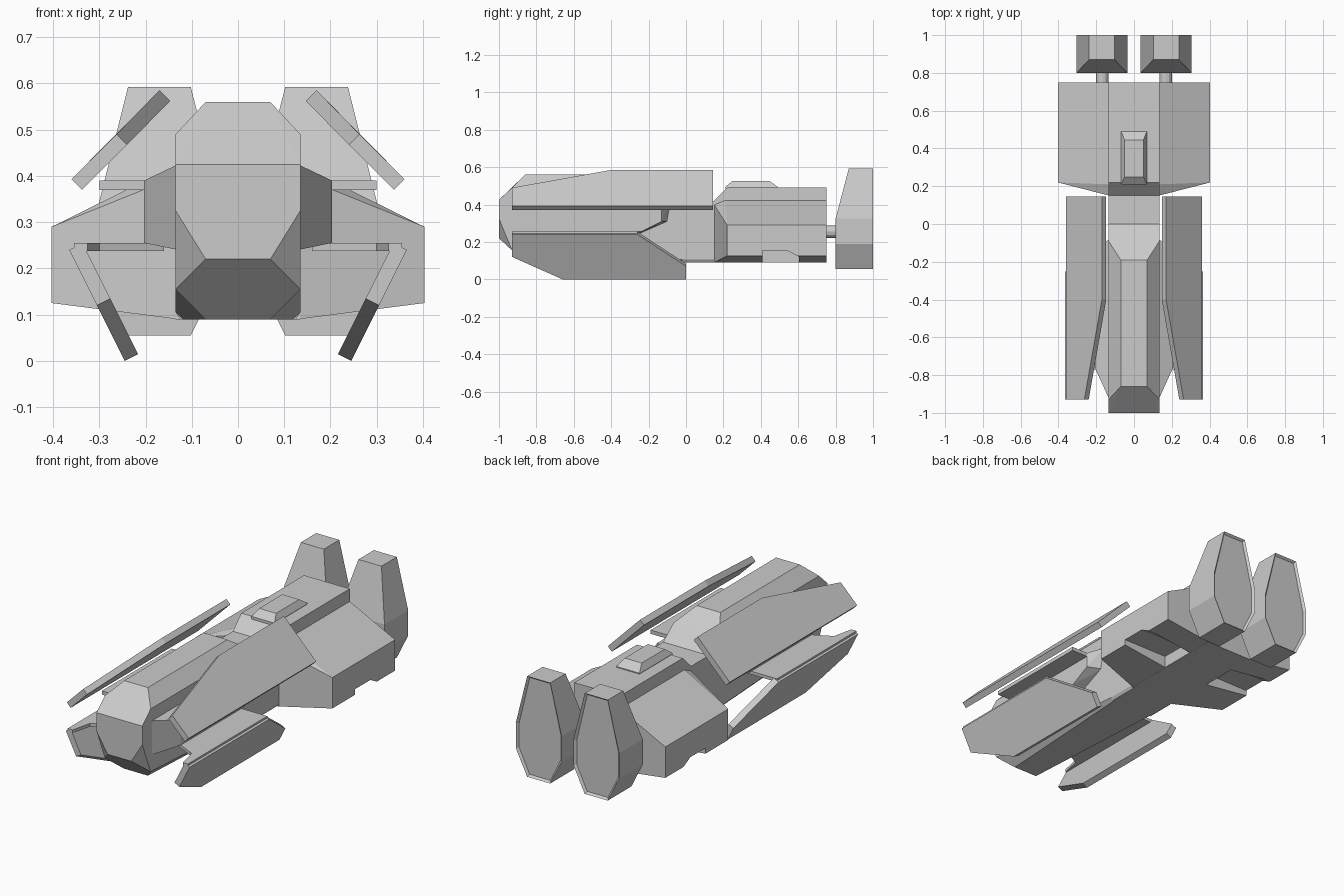
import bpy, bmesh
from mathutils import Vector

if "Cube" in bpy.data.objects:
    bpy.data.objects.remove(bpy.data.objects["Cube"])


def finish(name, bm):
    bmesh.ops.recalc_face_normals(bm, faces=bm.faces)
    me = bpy.data.meshes.new(name)
    bm.to_mesh(me)
    bm.free()
    ob = bpy.data.objects.new(name, me)
    bpy.context.collection.objects.link(ob)
    return ob


def hull(name, pts, both=False):
    """Convex part; both=True adds each point's mirror image across x."""
    bm = bmesh.new()
    for x, y, z in pts:
        bm.verts.new((x, y, z))
        if both:
            bm.verts.new((-x, y, z))
    res = bmesh.ops.convex_hull(bm, input=bm.verts)
    junk = [v for v in bm.verts if not v.link_faces]
    bmesh.ops.delete(bm, geom=junk, context='VERTS')
    bmesh.ops.dissolve_limit(bm, angle_limit=0.02, verts=bm.verts, edges=bm.edges)
    return finish(name, bm)


def slab(name, outline, offset):
    """Flat outline thickened along an offset vector."""
    bm = bmesh.new()
    f = bm.faces.new([bm.verts.new(p) for p in outline])
    new = bmesh.ops.extrude_face_region(bm, geom=[f], use_keep_orig=True)['geom']
    bmesh.ops.translate(bm, vec=offset,
                        verts=[v for v in new if isinstance(v, bmesh.types.BMVert)])
    return finish(name, bm)


def mirror(ob):
    m = ob.modifiers.new("mirror", 'MIRROR')
    m.use_axis = (True, False, False)
    return ob


# Forward hull with chamfered nose
hull("forward_hull", [
    (.135, -1, .425), (.135, -1, .325), (.07, -1, .22),
    (.135, -.93, .49), (.07, -.86, .56),
    (.135, -.93, .155), (.07, -.93, .155), (.07, -.86, .09),
    (.07, -.19, .56), (.135, -.09, .49), (.135, 0, .42),
    (.135, 0, .105), (.12, 0, .09)], both=True)

# Neck and rear block
hull("neck", [(.135, y, z) for y in (-.02, .16) for z in (.105, .42)]
     + [(.125, y, .09) for y in (-.02, .16)], both=True)
hull("rear_block", [(.135, .15, .09), (.135, .15, .42), (.135, .22, .49),
                    (.135, .75, .49), (.135, .75, .09)], both=True)
hull("dorsal_box", [(.068, .21, .48), (.068, .49, .48), (.068, .21, .495),
                    (.068, .49, .495), (.05, .25, .527), (.05, .445, .527)], both=True)

# Side pods, notched underneath
cutter = slab("notch_cutter", [(.137, .41, 0), (.137, .41, .155), (.137, .54, .155),
                               (.137, .605, .12), (.137, .605, 0)], (.4, 0, 0))
cutter.hide_render = True
cutter.hide_viewport = True
pod = hull("side_pod", [(.13, .15, .40), (.13, .21, .425), (.13, .15, .09),
                        (.403, .22, .29), (.403, .22, .125),
                        (.13, .75, .425), (.13, .75, .09),
                        (.403, .75, .29), (.403, .75, .125)])
b = pod.modifiers.new("notch", 'BOOLEAN')
b.object = cutter
b.solver = 'EXACT'
mirror(pod)

# Shoulders that carry the wings
mirror(hull("shoulder", [
    (.13, -.93, .425), (.13, -.93, .24), (.203, -.77, .39), (.203, -.77, .255),
    (.13, -.08, .425), (.203, -.13, .39), (.203, -.13, .31),
    (.13, -.26, .24), (.203, -.24, .255), (.13, -.1, .31)]))
mirror(slab("upper_wing_bracket", [(.19, -.72, .37), (.30, -.72, .37),
                                   (.30, -.13, .37), (.19, -.13, .37)], (0, 0, .02)))

# Upper wings, leaning inward
mirror(slab("upper_wing", [(.337, -.93, .37), (.337, .145, .37), (.147, .145, .562),
                           (.147, -.40, .562), (.24, -.93, .467)], (.023, 0, .023)))

# Lower wings, with flat top plates
low = [(-.93, .24), (-.26, .24), (0, .07), (0, 0), (-.66, 0), (-.93, .12)]
mirror(slab("lower_wing", [(.245 + z * .5, y, z) for y, z in low], (-.029, 0, .0145)))
mirror(slab("lower_wing_plate", [(.16, -.75, .238), (.30, -.82, .238), (.325, -.93, .238),
                                 (.355, -.93, .238), (.355, -.26, .238), (.16, -.26, .238)],
            (0, 0, .017)))

# Rear engines with recessed back face
half = [(.068, .592), (.135, .325), (.135, .19), (.068, .055)]
eng = hull("engine", [(.17 + s * x, y, z) for s in (-1, 1) for x, z in half
                      for y in (.80, .87, 1.0) if not (z > .5 and y < .85)])
bm = bmesh.new()
bm.from_mesh(eng.data)
bm.faces.ensure_lookup_table()
back = max(bm.faces, key=lambda f: f.calc_center_median().y)
bmesh.ops.inset_region(bm, faces=[back], thickness=.012)
bmesh.ops.translate(bm, vec=Vector((0, -.012, 0)), verts=back.verts)
bm.to_mesh(eng.data)
bm.free()
mirror(eng)

# Engine struts
bpy.ops.mesh.primitive_cylinder_add(vertices=12, radius=.033, depth=.1,
                                    location=(.168, .775, .255), rotation=(1.5708, 0, 0))
strut = bpy.context.object
strut.name = "engine_strut"
bpy.ops.object.transform_apply(location=True, rotation=True, scale=True)
mirror(strut)
